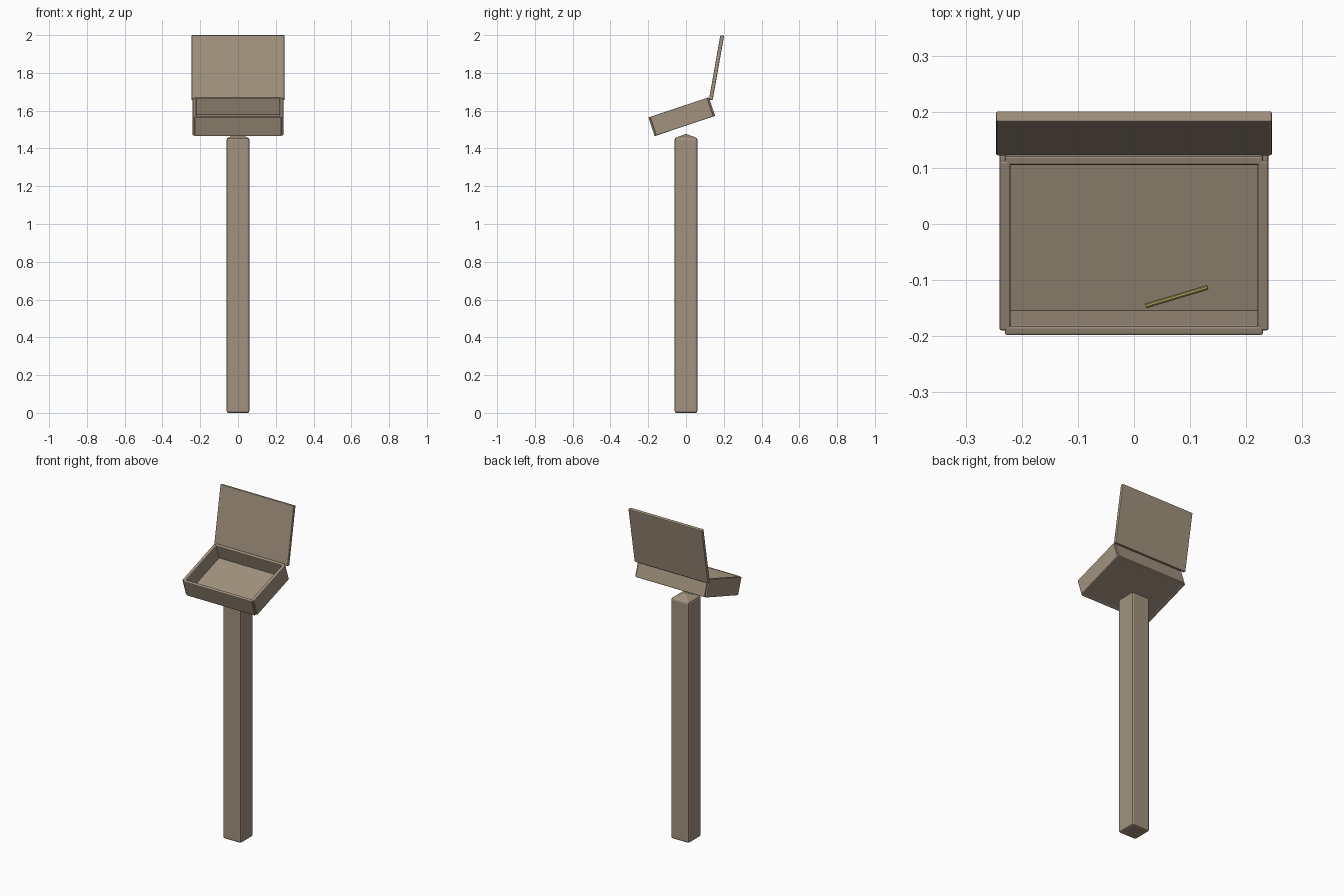
import bpy, bmesh
from math import radians
from mathutils import Matrix, Vector

if "Cube" in bpy.data.objects:
    bpy.data.objects.remove(bpy.data.objects["Cube"])


def material(name, rgb):
    m = bpy.data.materials.new(name)
    m.diffuse_color = (*rgb, 1)
    m.use_nodes = True
    m.node_tree.nodes["Principled BSDF"].inputs["Base Color"].default_value = m.diffuse_color
    return m


WOOD = material("weathered_wood", (0.36, 0.29, 0.21))
BRASS = material("pencil_yellow", (0.48, 0.38, 0.12))


def add_object(name, bm, mat, matrix, bevel=0.0):
    mesh = bpy.data.meshes.new(name)
    bm.to_mesh(mesh)
    bm.free()
    mesh.materials.append(mat)
    ob = bpy.data.objects.new(name, mesh)
    bpy.context.collection.objects.link(ob)
    ob.matrix_world = matrix
    if bevel:
        mod = ob.modifiers.new("bevel", 'BEVEL')
        mod.width, mod.segments = bevel, 2
        mod.limit_method, mod.angle_limit = 'ANGLE', radians(40)
    return ob


def board(name, size, centre, frame=Matrix(), bevel=0.004):
    bm = bmesh.new()
    bmesh.ops.create_cube(bm, size=1)
    bmesh.ops.scale(bm, vec=size, verts=bm.verts)
    return add_object(name, bm, WOOD, frame @ Matrix.Translation(centre), bevel)


# Square post with a shallow pyramid top
H, PEAK = 1.455, 1.477
bm = bmesh.new()
bmesh.ops.create_cube(bm, size=1)
bmesh.ops.scale(bm, vec=(0.12, 0.12, H), verts=bm.verts)
top = [f for f in bm.faces if f.normal.z > 0.9]
apex = bmesh.ops.poke(bm, faces=top)["verts"][0]
apex.co.z += PEAK - H
add_object("post", bm, WOOD, Matrix.Translation((0, 0, H / 2)), 0.01)

# Open tray, tilted down toward the front
tray = Matrix.Translation((0, -0.0225, 1.568)) @ Matrix.Rotation(radians(18.5), 4, 'X')
for side, label in ((-1, "front"), (1, "back")):
    board("tray_" + label, (0.46, 0.018, 0.104), (0, side * 0.16, 0), tray)
for side, label in ((-1, "left"), (1, "right")):
    board("tray_" + label, (0.02, 0.32, 0.104), (side * 0.23, 0, 0), tray)
board("tray_floor", (0.46, 0.32, 0.014), (0, 0, -0.044), tray, 0.002)

# Raised lid, leaning slightly back
lid = Matrix.Translation((0, 0.1615, 1.8275)) @ Matrix.Rotation(radians(-10), 4, 'X')
board("lid", (0.492, 0.02, 0.347), (0, 0, 0), lid)

# Pencil lying on the tray floor
bm = bmesh.new()
bmesh.ops.create_cone(bm, cap_ends=True, segments=8, radius1=0.004, radius2=0.004, depth=0.115)
aim = Vector((0.111, 0.035, 0)).to_track_quat('Z', 'Y').to_matrix().to_4x4()
add_object("pencil", bm, BRASS, tray @ Matrix.Translation((0.076, -0.124, -0.033)) @ aim)
